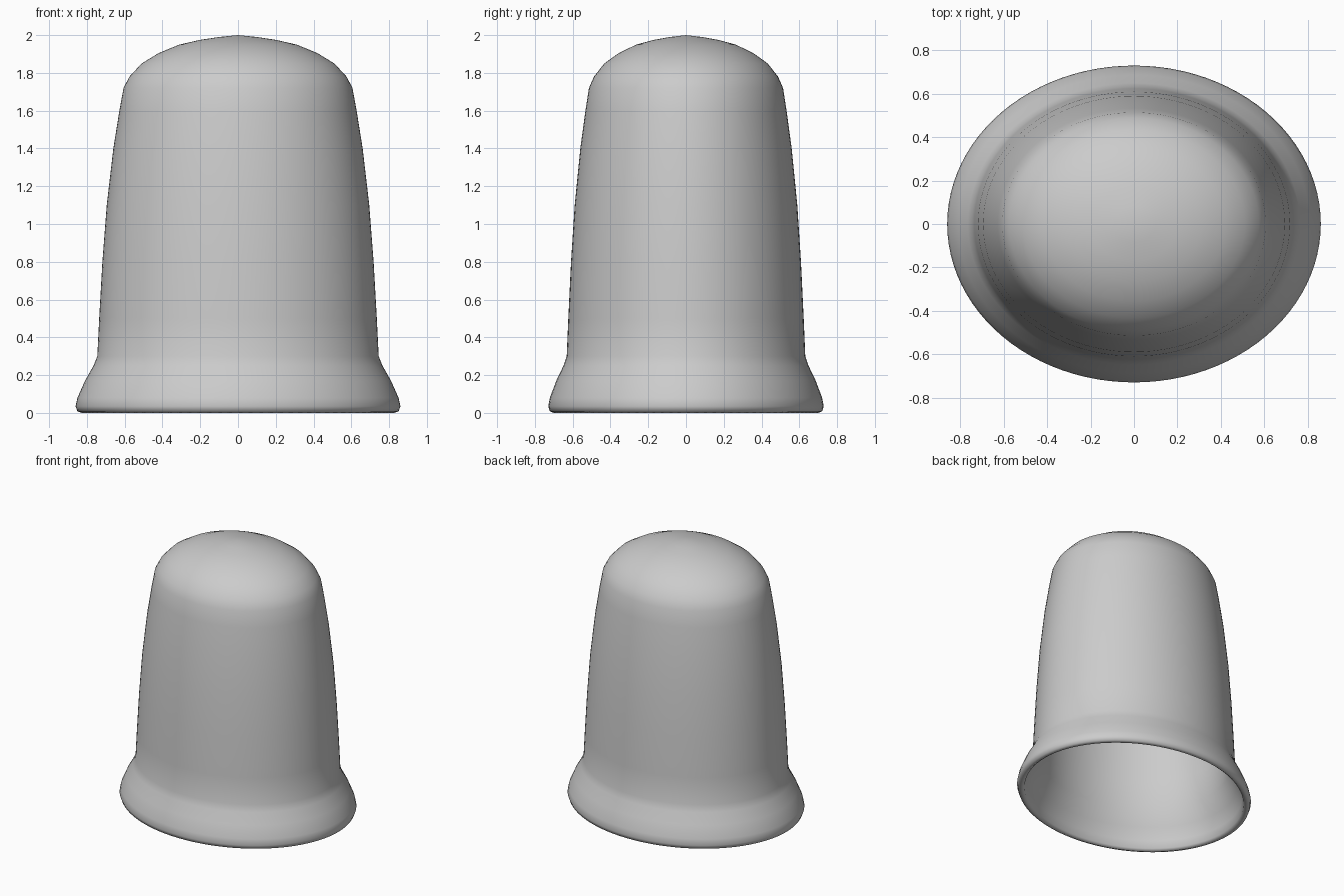
import bpy
import bmesh
from math import cos, sin, tau

cube = bpy.data.objects.get("Cube")
if cube:
    bpy.data.objects.remove(cube, do_unlink=True)

SIDES = 96
DEPTH = 0.848  # oval cross-section: y radius / x radius

# Outer surface from the foot of the rim up to the crown: (radius, height)
OUTER = [(0.825, 0), (0.85, 0.008), (0.86, 0.035), (0.85, 0.08),
         (0.81, 0.17), (0.765, 0.25), (0.745, 0.3), (0.735, 0.5),
         (0.718, 0.8), (0.695, 1.1), (0.66, 1.4), (0.628, 1.6),
         (0.606, 1.72), (0.575, 1.78), (0.51, 1.85), (0.42, 1.905),
         (0.31, 1.95), (0.2, 1.975), (0.1, 1.99)]
# Hollow inside, from the crown back down to the rim
INNER = [(0.15, 1.92), (0.3, 1.89), (0.45, 1.82), (0.54, 1.73),
         (0.575, 1.6), (0.645, 1.1), (0.685, 0.5), (0.7, 0.28),
         (0.76, 0.16), (0.795, 0.07), (0.805, 0.015)]

metal = bpy.data.materials.new("plain_grey")
metal.use_nodes = True
grey = (0.6, 0.6, 0.6, 1)
metal.diffuse_color = grey
metal.node_tree.nodes["Principled BSDF"].inputs["Base Color"].default_value = grey

bm = bmesh.new()


def ring(radius, z):
    return [bm.verts.new((radius * cos(tau * i / SIDES),
                          DEPTH * radius * sin(tau * i / SIDES), z))
            for i in range(SIDES)]


def bridge(lower, upper):
    for i in range(SIDES):
        j = (i + 1) % SIDES
        bm.faces.new((lower[i], lower[j], upper[j], upper[i]))


def cap(loop, z):
    tip = bm.verts.new((0, 0, z))
    for i in range(SIDES):
        bm.faces.new((loop[i], loop[(i + 1) % SIDES], tip))


# Thimble shell: outer wall, rounded rim and inner wall
outer = [ring(*p) for p in OUTER]
inner = [ring(*p) for p in INNER]
for loops in (outer, inner):
    for a, b in zip(loops, loops[1:]):
        bridge(a, b)
bridge(inner[-1], outer[0])
cap(outer[-1], 2.0)
cap(inner[0], 1.93)
bmesh.ops.recalc_face_normals(bm, faces=bm.faces)

mesh = bpy.data.meshes.new("thimble_shell")
bm.to_mesh(mesh)
bm.free()
mesh.materials.append(metal)
shell = bpy.data.objects.new("thimble_shell", mesh)
bpy.context.collection.objects.link(shell)
bpy.context.view_layer.objects.active = shell
shell.select_set(True)
bpy.ops.object.shade_smooth_by_angle(angle=1.1)
